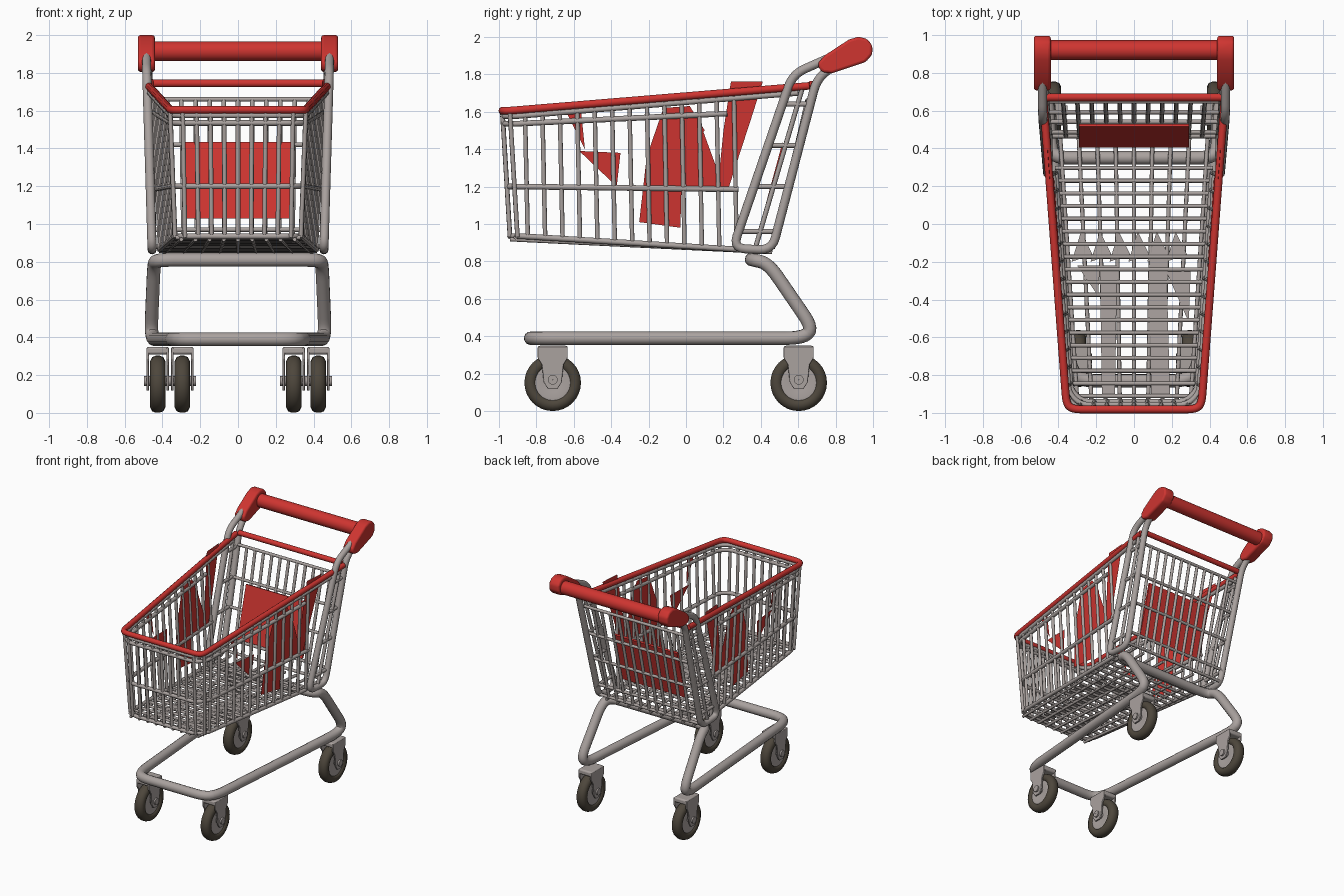
import bpy, bmesh, math
from mathutils import Vector

if "Cube" in bpy.data.objects:
    bpy.data.objects.remove(bpy.data.objects["Cube"])


def material(name, rgb):
    m = bpy.data.materials.new(name)
    m.diffuse_color = (*rgb, 1)
    m.use_nodes = True
    m.node_tree.nodes["Principled BSDF"].inputs["Base Color"].default_value = m.diffuse_color
    return m


METAL = material("warm grey metal", (0.40, 0.36, 0.345))
RED = material("red plastic", (0.62, 0.035, 0.03))
RUBBER = material("dark rubber", (0.075, 0.062, 0.045))


def finish(name, mesh, mat, smooth=True):
    mesh.materials.clear()
    mesh.materials.append(mat)
    if smooth:
        mesh.polygons.foreach_set("use_smooth", [True] * len(mesh.polygons))
        mesh.set_sharp_from_angle(angle=math.radians(50))
    ob = bpy.data.objects.new(name, mesh)
    bpy.context.collection.objects.link(ob)
    return ob


def fillet(pts, rad, cyclic):
    """Round the corners of a path."""
    pts = [Vector(p) for p in pts]
    n, out = len(pts), []
    for i, p in enumerate(pts):
        if not rad or (not cyclic and i in (0, n - 1)):
            out.append(p)
            continue
        a, b = pts[i - 1] - p, pts[(i + 1) % n] - p
        a = p + a.normalized() * min(rad, a.length * 0.48)
        b = p + b.normalized() * min(rad, b.length * 0.48)
        for k in range(6):
            t = k / 5
            out.append(a * (1 - t) ** 2 + p * 2 * t * (1 - t) + b * t * t)
    return out


def tubes(name, paths, r, mat=METAL, rad=0, cyclic=False, res=2):
    cu = bpy.data.curves.new(name, 'CURVE')
    cu.dimensions = '3D'
    cu.bevel_depth, cu.bevel_resolution, cu.use_fill_caps = r, res, True
    for path in paths:
        pts = fillet(path, rad, cyclic)
        sp = cu.splines.new('POLY')
        sp.points.add(len(pts) - 1)
        for q, p in zip(sp.points, pts):
            q.co = (*p, 1)
        sp.use_cyclic_u = cyclic
    tmp = bpy.data.objects.new("tmp", cu)
    bpy.context.collection.objects.link(tmp)
    dg = bpy.context.evaluated_depsgraph_get()
    mesh = bpy.data.meshes.new_from_object(tmp.evaluated_get(dg))
    bpy.data.objects.remove(tmp)
    return finish(name, mesh, mat)


def prism(name, yz, x0, x1, mat, bevel=0):
    bm = bmesh.new()
    a = [bm.verts.new((x0, y, z)) for y, z in yz]
    b = [bm.verts.new((x1, y, z)) for y, z in yz]
    bm.faces.new(a)
    bm.faces.new(b)
    for i in range(len(a)):
        j = (i + 1) % len(a)
        bm.faces.new((a[i], a[j], b[j], b[i]))
    bmesh.ops.recalc_face_normals(bm, faces=bm.faces)
    me = bpy.data.meshes.new(name)
    bm.to_mesh(me)
    ob = finish(name, me, mat)
    if bevel:
        md = ob.modifiers.new("bevel", 'BEVEL')
        md.width, md.segments = bevel, 3
    return ob


def lathe(name, prof, c, mat, n=32):
    """Closed (x, radius) profile turned around an x axis through c."""
    bm = bmesh.new()
    rings = [[bm.verts.new((c[0] + x, c[1] + r * math.cos(2 * math.pi * i / n),
                            c[2] + r * math.sin(2 * math.pi * i / n)))
              for i in range(n)] for x, r in prof]
    for k in range(len(rings)):
        a, b = rings[k], rings[(k + 1) % len(rings)]
        for i in range(n):
            bm.faces.new((a[i], a[(i + 1) % n], b[(i + 1) % n], b[i]))
    bmesh.ops.recalc_face_normals(bm, faces=bm.faces)
    me = bpy.data.meshes.new(name)
    bm.to_mesh(me)
    return finish(name, me, mat)


def sheet(name, polys, mat):
    me = bpy.data.meshes.new(name)
    verts, faces = [], []
    for p in polys:
        faces.append(list(range(len(verts), len(verts) + len(p))))
        verts += p
    me.from_pydata(verts, [], faces)
    return finish(name, me, mat, False)


# Basket shape rules
def floor_z(y): return 0.93 - 0.058 * (y + 0.94)
def rail_z(y): return 1.605 + 0.08 * (y + 0.97)
def wall_x(y, z): return 0.36 + 0.072 * (y + 0.95) - 0.03 * (1.65 - z) / 0.7
def front_y(z): return -0.94 - 0.04 * (z - 0.93) / 0.67
def post_y(z): return 0.26 + (z - 0.87) * 0.33
def gate_y(z): return 0.47 + (z - 0.9) * 0.235


def hoop(zf, yend, zend, cut=0.06):
    """U-shaped wire round both sides and the front."""
    yf = front_y(zf)
    h = [(wall_x(yend, zend), yend, zend), (wall_x(yf + cut, zf), yf + cut, zf),
         (wall_x(yf, zf) - cut, yf, zf)]
    return h + [(-x, y, z) for x, y, z in reversed(h)]


# Base frame
half = [(.43, .35, .81), (.445, .44, .79), (.46, .68, .44), (.45, .62, .39),
        (.345, -.74, .39), (.29, -.83, .39)]
tubes("base_frame", [half + [(-x, y, z) for x, y, z in reversed(half)]],
      0.036, METAL, 0.09, True, 4)

# Casters
for s in (1, -1):
    for label, x, y in (("front", .295, -.712), ("rear", .425, .602)):
        x *= s
        n = label + "_caster"
        tyre = [(-.022, .09), (-.036, .1), (-.04, .122), (-.03, .143), (-.01, .151),
                (.01, .151), (.03, .143), (.04, .122), (.036, .1), (.022, .09)]
        lathe(n + "_tyre", tyre, (x, y, .152), RUBBER)
        lathe(n + "_hub", [(-.024, .002), (-.024, .05), (-.03, .08), (-.028, .095),
                           (.028, .095), (.03, .08), (.024, .05), (.024, .002)],
              (x, y, .152), METAL)
        lathe(n + "_axle", [(-.072, .001), (-.072, .026), (.072, .026), (.072, .001)],
              (x, y, .168), METAL, 16)
        plate = [(y - .08, .345), (y - .08, .285), (y - .058, .25), (y - .048, .155),
                 (y - .025, .118), (y + .025, .118), (y + .048, .155), (y + .058, .25),
                 (y + .08, .285), (y + .08, .345)]
        for t in (-1, 1):
            prism(n + "_fork", plate, x + t * .046, x + t * .06, METAL, .004)
        prism(n + "_top", [(y - .08, .35), (y - .08, .31), (y + .08, .31), (y + .08, .35)],
              x - .06, x + .06, METAL, .012)

# Side posts with their rungs
for s in (1, -1):
    tubes("side_post", [[(s * .485, .84, 1.92), (s * .483, .57, 1.80), (s * .455, .25, .87),
                         (s * .455, .46, .86), (s * .475, .70, 1.78), (s * .485, .84, 1.88)]],
          0.024, METAL, 0.07, False, 4)
    tubes("side_post_rungs",
          [[(s * (.45 + .03 * (z - .9)), post_y(z), z),
            (s * (.45 + .03 * (z - .9)), gate_y(z) + .02, z)]
           for z in (.96, 1.2, 1.42, 1.64)] +
          [[(s * .45, .37, .87), (s * .475, .62, 1.72)]], 0.013)

# Handle and its end caps
lathe("handle_bar", [(-.46, .001), (-.46, .052), (.46, .052), (.46, .001)],
      (0, .92, 1.915), RED)
cap = [(.705, 1.86), (.74, 1.90), (.87, 1.985), (.92, 2.0), (.965, 1.99), (.995, 1.955),
       (.995, 1.905), (.96, 1.865), (.78, 1.805), (.73, 1.81), (.71, 1.83)]
for s in (1, -1):
    prism("handle_cap", cap, s * .44, s * .53, RED, .018)

# Red top rail and rear bar
tubes("top_rail", [hoop(1.605, .66, 1.738, .03)], 0.021, RED, 0.05, False, 3)
tubes("rear_rail", [[(-.46, .67, 1.745), (.46, .67, 1.745)]], 0.021, RED, 0, False, 3)

# Basket hoops
tubes("basket_hoops", [hoop(1.575, .6, 1.70), hoop(1.535, .22, 1.59),
                       hoop(1.20, .28, 1.185), hoop(.935, .27, .865)],
      0.015, METAL, 0.04)

# Upright wires of the sides and the front
up = []
for i in range(13):
    y = -.86 + i * .093
    for s in (1, -1):
        zt, zb = rail_z(y) - .02, floor_z(y)
        up.append([(s * wall_x(y, zt), y, zt), (s * wall_x(y, zb), y + .015, zb)])
for i in range(9):
    x = -.292 + i * .073
    up.append([(x, front_y(1.6), 1.59), (x * .96, front_y(.93), .93)])
for s in (1, -1):
    up.append([(s * wall_x(-.94, 1.6), -.94, 1.59), (s * wall_x(-.9, .93), -.9, .93)])
tubes("upright_wires", up, 0.0125, METAL)

# Floor wires
fl = []
for i in range(19):
    y = -.91 + i * .067
    w = wall_x(y, .9)
    fl.append([(-w, y, floor_z(y)), (w, y, floor_z(y))])
for i in range(9):
    k = (i - 4) / 4
    fl.append([(k * .3, -.94, .918), (k * .39, .46, .85)])
tubes("floor_wires", fl, 0.011, METAL)

# Rear gate
gate = [[(-.45, gate_y(z), z), (.45, gate_y(z), z)] for z in (.88, .97, 1.2, 1.42, 1.66)]
gate += [[(k * .075 * .96, gate_y(.87), .87), (k * .075, gate_y(1.66), 1.66)]
         for k in range(-5, 6)]
tubes("rear_gate", gate, 0.012, METAL)

# Child seat panel
prism("seat_panel", [(.405, 1.03), (.42, 1.03), (.53, 1.43), (.515, 1.435)],
      -.29, .29, RED)

# Red side plates
plates = [[(.24, 1.76), (.41, 1.76), (.36, 1.6), (.23, 1.2), (.17, 1.2), (.2, 1.5)],
          [(-.21, 1.36), (-.02, 1.36), (-.03, .98), (-.25, 1.01)],
          [(-.12, 1.62), (.02, 1.63), (.10, 1.5), (.0, 1.36), (-.21, 1.36)],
          [(-.02, 1.36), (.0, 1.2), (.2, 1.2), (.09, 1.5)],
          [(-.57, 1.39), (-.35, 1.38), (-.37, 1.2)],
          [(-.64, 1.6), (-.56, 1.6), (-.54, 1.4)]]
for s in (1, -1):
    sheet("side_plate", [[(s * (wall_x(y, z) - .004), y, z) for y, z in p] for p in plates], RED)

# Grey floor strips and their jagged rear edge
strips = [[(-.18, -.22), (-.09, -.22), (-.10, -.9), (-.17, -.9)],
          [(.08, -.14), (.17, -.14), (.19, -.9), (.09, -.9)],
          [(-.3, -.22), (-.18, -.22), (-.19, -.38)],
          [(.17, -.25), (.3, -.25), (.29, -.52)]]
strips += [[(-.33 + i * .1, -.2), (-.28 + i * .1, -.04), (-.22 + i * .1, -.16)]
           for i in range(6)]
sheet("floor_strips", [[(x, y, floor_z(y) + .005) for x, y in p] for p in strips], METAL)
